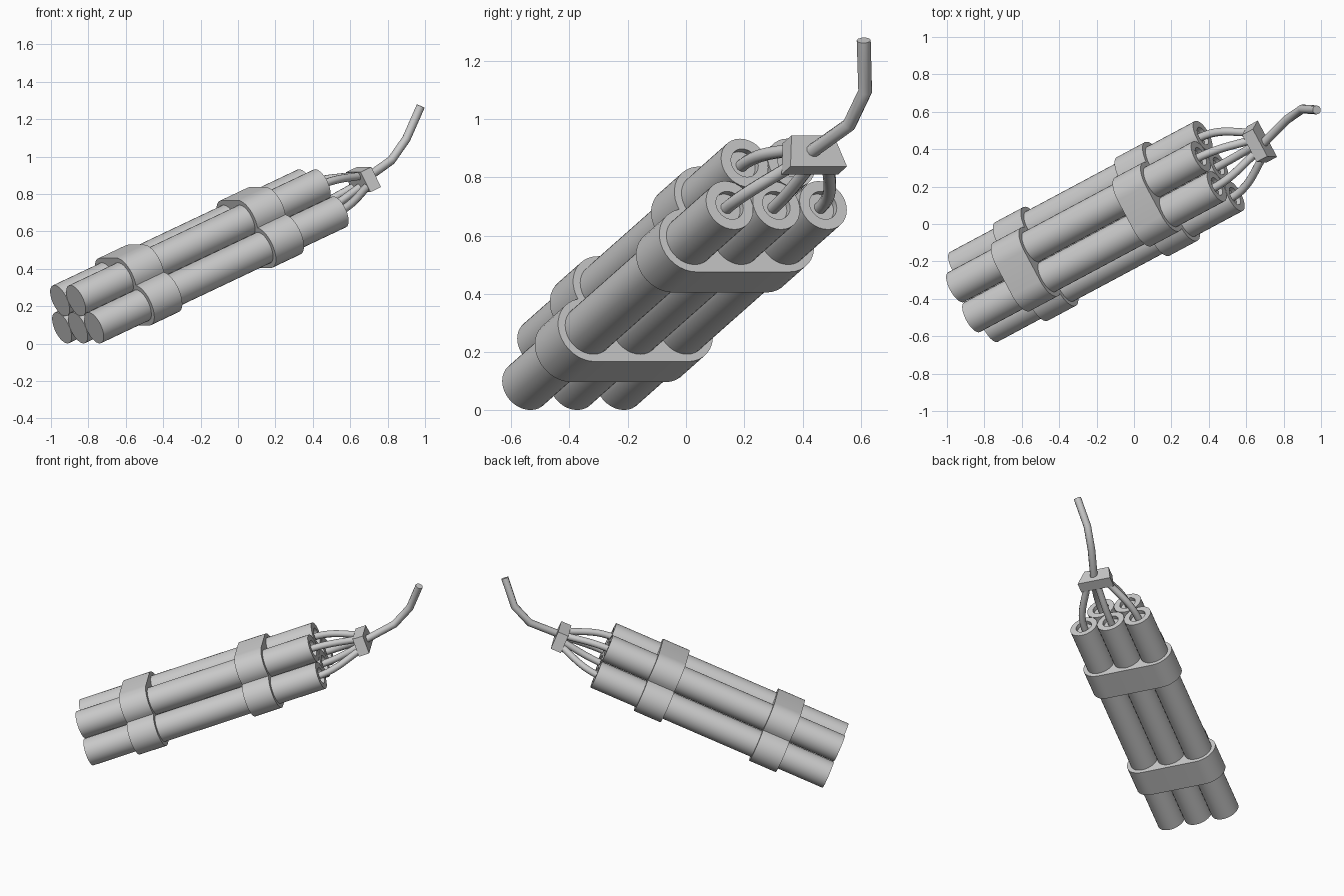
import bpy, bmesh, math
from mathutils import Vector, Matrix

if "Cube" in bpy.data.objects:
    bpy.data.objects.remove(bpy.data.objects["Cube"])

# Bundle frame: r across the row, u up through the rows, d along the sticks
d = Vector((1.31, 0.70, 0.62)).normalized()
r = Vector((-d.y, d.x, 0)).normalized()
u = d.cross(r)
R, S, L = 0.09, 0.182, 1.609
H = S * math.sqrt(3) / 2
origin = Vector((-0.77, -0.55, 0.084)) + r * S
frame = Matrix((r, u, d)).transposed().to_4x4()
frame.translation = origin


def loft(name, rings, smooth=True):
    """Join equal-length rings of local points into a capped solid."""
    bm = bmesh.new()
    vs = [[bm.verts.new(frame @ Vector(p)) for p in ring] for ring in rings]
    n = len(vs[0])
    for a, b in zip(vs, vs[1:]):
        for i in range(n):
            j = (i + 1) % n
            bm.faces.new((a[i], a[j], b[j], b[i]))
    bm.faces.new(vs[0][::-1])
    bm.faces.new(vs[-1])
    bmesh.ops.recalc_face_normals(bm, faces=bm.faces)
    me = bpy.data.meshes.new(name)
    bm.to_mesh(me)
    bm.free()
    ob = bpy.data.objects.new(name, me)
    bpy.context.collection.objects.link(ob)
    if smooth:
        bpy.ops.object.select_all(action='DESELECT')
        ob.select_set(True)
        bpy.context.view_layer.objects.active = ob
        bpy.ops.object.shade_smooth_by_angle(angle=math.radians(35))
    return ob


def arc(cx, cy, rad, a0, a1, n):
    return [(cx + rad * math.cos(math.radians(a0 + (a1 - a0) * i / n)),
             cy + rad * math.sin(math.radians(a0 + (a1 - a0) * i / n)))
            for i in range(n + 1)]


def tube(name, radius):
    cu = bpy.data.curves.new(name, 'CURVE')
    cu.dimensions = '3D'
    cu.bevel_depth = radius
    cu.bevel_resolution = 3
    cu.use_fill_caps = True
    cu.resolution_u = 10
    ob = bpy.data.objects.new(name, cu)
    bpy.context.collection.objects.link(ob)
    return cu


# Sticks: three below, two nested above, each with a recessed wire end
centres = [(-S, 0), (0, 0), (S, 0), (-S / 2, H), (S / 2, H)]
profile = [(R, 0), (R, L), (0.052, L), (0.052, L - 0.025)]
for k, (cx, cy) in enumerate(centres):
    loft(f"stick_{k + 1}", [[(x, y, z) for x, y in arc(cx, cy, rad, 0, 360, 32)[:-1]]
                            for rad, z in profile])

# Bands: outline hugging both rows, creased where the rows meet
q = R + 0.027
g = math.degrees(math.acos(S / 2 / q))
half = arc(S, 0, q, -90, 120 - g, 16) + arc(S / 2, H, q, -60 + g, 90, 12)[1:]
outline = half + [(-x, y) for x, y in reversed(half)]
for name, z0 in (("lower_band", 0.313), ("upper_band", L - 0.313 - 0.184)):
    loft(name, [[(x, y, z) for x, y in outline] for z in (z0, z0 + 0.184)])

# Junction block: wide at the bottom, narrower at the top
block_c = frame.inverted() @ Vector((0.665, 0.43, 0.877))
bx, by, bz = block_c
trap = [(-0.11, -0.058), (0.11, -0.058), (0.082, 0.058), (-0.082, 0.058)]
loft("junction_block", [[(bx + x, by + y, z) for x, y in trap]
                        for z in (bz - 0.035, bz + 0.035)], smooth=False)

# Wires: leave each stick straight, then bend into the block
for k, (cx, cy) in enumerate(centres):
    cu = tube(f"wire_{k + 1}", 0.022)
    sp = cu.splines.new('BEZIER')
    sp.bezier_points.add(1)
    start = Vector((cx, cy, L - 0.03))
    end = Vector((bx + cx * 0.4, by + (cy - H / 2) * 0.4, bz - 0.02))
    for bp, p, h in ((sp.bezier_points[0], start, 0.14), (sp.bezier_points[1], end, 0.08)):
        step = Vector((0, 0, h))
        if p is end:
            step = (end - start).normalized() * h
        bp.co = frame @ p
        bp.handle_left = frame @ (p - step)
        bp.handle_right = frame @ (p + step)

# Fuse: one bent cord rising from the block
cu = tube("fuse", 0.024)
pts = [(0.68, 0.42, 0.88), (0.82, 0.56, 0.98), (0.90, 0.615, 1.095), (0.977, 0.61, 1.27)]
sp = cu.splines.new('POLY')
sp.points.add(len(pts) - 1)
for p, co in zip(sp.points, pts):
    p.co = (*co, 1)
